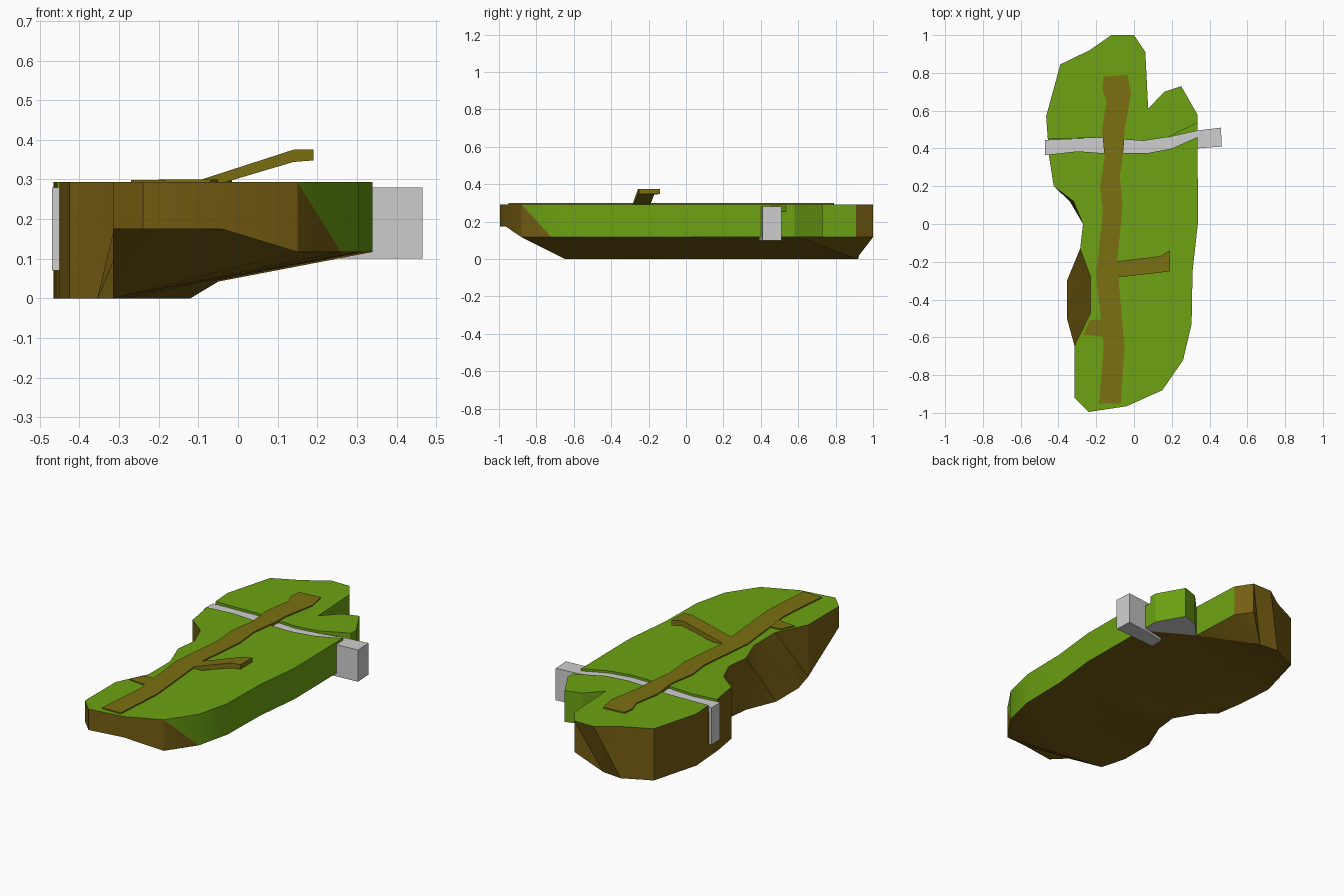
import bpy, bmesh

cube = bpy.data.objects.get("Cube")
if cube:
    bpy.data.objects.remove(cube, do_unlink=True)


def make_material(name, colour):
    mat = bpy.data.materials.new(name)
    mat.use_nodes = True
    mat.diffuse_color = (*colour, 1)
    mat.node_tree.nodes["Principled BSDF"].inputs["Base Color"].default_value = (*colour, 1)
    return mat


GRASS = make_material("grass green", (0.15, 0.36, 0.006))
SOIL = make_material("soil brown", (0.18, 0.11, 0.006))
WATER = make_material("water grey", (0.62, 0.62, 0.62))
PATH = make_material("path brown", (0.2, 0.16, 0.006))
GROUND_MATERIALS = [GRASS, SOIL, WATER]
TOP = 0.293


def finish(bm, name, materials):
    bmesh.ops.recalc_face_normals(bm, faces=bm.faces)
    mesh = bpy.data.meshes.new(name)
    bm.to_mesh(mesh)
    bm.free()
    for mat in materials:
        mesh.materials.append(mat)
    obj = bpy.data.objects.new(name, mesh)
    bpy.context.collection.objects.link(obj)
    return obj


def select_only(obj):
    bpy.ops.object.select_all(action="DESELECT")
    obj.select_set(True)
    bpy.context.view_layer.objects.active = obj


def prism(name, outline, low, high, materials):
    """Extrude a flat outline between two heights."""
    bm = bmesh.new()
    face = bm.faces.new([bm.verts.new((x, y, low)) for x, y in outline])
    result = bmesh.ops.extrude_face_region(bm, geom=[face])
    for item in result["geom"]:
        if isinstance(item, bmesh.types.BMVert):
            item.co.z = high
    return finish(bm, name, materials)


def box(name, x_range, y_range, z_range, material):
    (xa, xb), (ya, yb) = x_range, y_range
    return prism(name, [(xa, ya), (xb, ya), (xb, yb), (xa, yb)], *z_range, [material])


# Island shoreline, counter-clockwise from the south-west corner
south = [(-0.315, -0.92), (-0.24, -0.995), (-0.04, -0.965), (0.15, -0.88)]
east = [(0.26, -0.72), (0.305, -0.53), (0.31, -0.25), (0.34, 0.02)]
lobe = [(0.335, 0.46), (0.335, 0.58), (0.25, 0.73), (0.16, 0.7), (0.075, 0.61)]
north = [(0.06, 0.91), (0, 1)]
west = [(-0.12, 1), (-0.235, 0.92), (-0.39, 0.845), (-0.465, 0.57), (-0.45, 0.36),
        (-0.425, 0.2), (-0.32, 0.12), (-0.27, 0), (-0.285, -0.13), (-0.23, -0.28),
        (-0.23, -0.47), (-0.315, -0.645)]
# Places where the base does not sit straight below the shore
base_moves = {west[0]: (-0.12, 0.91), west[-3]: (-0.355, -0.3), west[-2]: (-0.355, -0.5),
              west[6]: (-0.34, 0.12)}


def base_height(point):
    if point in west:
        return 0
    if point in south[:3]:
        return 0.175
    return 0.117


def build_island():
    shore = south + east + lobe + north + west
    grassy = east + lobe
    bm = bmesh.new()
    top = [bm.verts.new((*p, TOP)) for p in shore]
    base = [bm.verts.new((*base_moves.get(p, p), base_height(p))) for p in shore]
    bm.faces.new(top)
    # Cliff walls, green along the east side and soil elsewhere
    for i, point in enumerate(shore):
        j = (i + 1) % len(shore)
        lower = bm.faces.new((top[i], base[i], base[j]))
        upper = bm.faces.new((top[i], base[j], top[j]))
        lower.material_index = 0 if point in grassy else 1
        upper.material_index = 0 if point in grassy or shore[j] in grassy else 1
    # Underside, with a grey patch below the lobe
    first, last = shore.index(lobe[0]), shore.index(lobe[-1])
    patch = bm.faces.new(base[first:last + 1])
    patch.material_index = 2
    under = bm.faces.new(base[:first + 1] + base[last:])
    under.material_index = 1
    bmesh.ops.triangulate(bm, faces=[under, patch])
    return finish(bm, "island", GROUND_MATERIALS)


# River banks, west to east
south_bank = [(-0.47, 0.365), (-0.3, 0.385), (-0.16, 0.375), (0.07, 0.375),
              (0.2, 0.4), (0.335, 0.46)]
north_bank = [(-0.47, 0.445), (-0.2, 0.457), (0.05, 0.44), (0.18, 0.46), (0.335, 0.49)]

island = build_island()

# Cut the river channel into the island
channel = [(-0.6, 0.35)] + south_bank[1:] + [(0.4, 0.49), (0.4, 0.565), (0.335, 0.535)]
channel += north_bank[-2:0:-1] + [(-0.6, 0.445)]
cutter = prism("channel_cutter", channel, 0.255, 0.4, GROUND_MATERIALS)
cutter.hide_render = True
cut = island.modifiers.new("channel", "BOOLEAN")
cut.operation = "DIFFERENCE"
cut.solver = "EXACT"
cut.object = cutter
select_only(island)
bpy.ops.object.modifier_apply(modifier=cut.name)
bpy.data.objects.remove(cutter, do_unlink=True)
bpy.ops.object.shade_smooth_by_angle(angle=0.45)

# River with a fall at each end
WATER_TOP = 0.28
prism("river", south_bank + north_bank[::-1], 0.24, WATER_TOP, [WATER])
box("west_waterfall", (-0.47, -0.445), (0.365, 0.445), (0.07, WATER_TOP), WATER)
prism("east_waterfall", [(0.2, 0.39), (0.465, 0.41), (0.46, 0.51), (0.335, 0.495), (0.2, 0.465)],
      0.1, WATER_TOP, [WATER])

# Main path and its short western branch
path_left = [(-0.185, -0.95), (-0.16, -0.65), (-0.2, -0.27), (-0.165, 0.07), (-0.18, 0.2),
             (-0.155, 0.35), (-0.17, 0.5), (-0.145, 0.65), (-0.168, 0.72), (-0.16, 0.78)]
path_right = [(-0.07, -0.95), (-0.05, -0.65), (-0.09, -0.2), (-0.06, 0.1), (-0.075, 0.25),
              (-0.055, 0.4), (-0.05, 0.5), (-0.015, 0.69), (-0.035, 0.79)]
prism("main_path", path_right + path_left[::-1], 0.285, 0.3, [PATH])
prism("side_path", [(-0.12, -0.6), (-0.27, -0.585), (-0.235, -0.51), (-0.12, -0.5)],
      0.285, 0.299, [PATH])


def build_ramp():
    """Raised plank: cross-sections along x as (x, front y, back y, low z, high z)."""
    sections = [(-0.11, -0.285, -0.2, 0.27, 0.294), (0.14, -0.257, -0.17, 0.344, 0.375),
                (0.19, -0.25, -0.14, 0.348, 0.375)]
    bm = bmesh.new()
    rings = [[bm.verts.new((x, y, z)) for y, z in ((ya, za), (yb, za), (yb, zb), (ya, zb))]
             for x, ya, yb, za, zb in sections]
    for a, b in zip(rings, rings[1:]):
        for i in range(len(a)):
            j = (i + 1) % len(a)
            bm.faces.new((a[i], a[j], b[j], b[i]))
    bm.faces.new(rings[0])
    bm.faces.new(rings[-1])
    return finish(bm, "raised_ramp", [PATH])


build_ramp()
